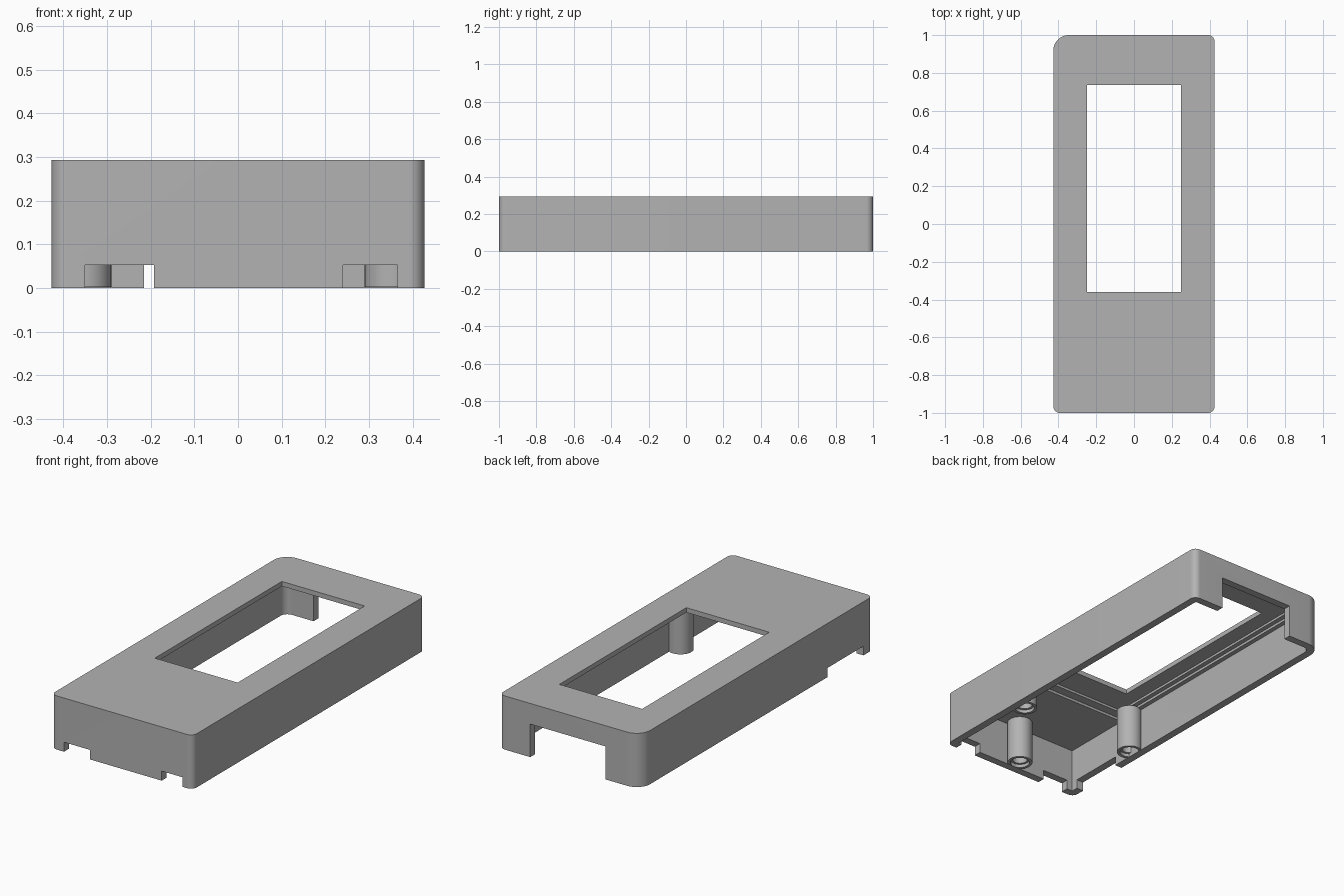
import bpy, bmesh, math

if "Cube" in bpy.data.objects:
    bpy.data.objects.remove(bpy.data.objects["Cube"])

W, L, H = 0.427, 1.0, 0.293      # half width, half length, height
WALL, CEILING = 0.042, 0.24

grey = bpy.data.materials.new("plain_grey")
grey.use_nodes = True
grey.diffuse_color = (0.45, 0.45, 0.45, 1)
grey.node_tree.nodes["Principled BSDF"].inputs["Base Color"].default_value = (0.45, 0.45, 0.45, 1)


def make_object(name, bm):
    bmesh.ops.recalc_face_normals(bm, faces=bm.faces)
    mesh = bpy.data.meshes.new(name)
    bm.to_mesh(mesh)
    bm.free()
    mesh.materials.append(grey)
    obj = bpy.data.objects.new(name, mesh)
    bpy.context.collection.objects.link(obj)
    return obj


def outline(x0, x1, y0, y1, radii):
    """Rectangle outline; radii run back left, back right, front right, front left."""
    points = []
    corners = [(x1, y1), (x0, y1), (x0, y0), (x1, y0)]
    for i, ((x, y), r) in enumerate(zip(corners, radii)):
        if r == 0:
            points.append((x, y))
            continue
        cx = x - r if x == x1 else x + r
        cy = y - r if y == y1 else y + r
        for k in range(13):
            a = (i + k / 12) * math.pi / 2
            points.append((cx + r * math.cos(a), cy + r * math.sin(a)))
    return points


def prism(name, x0, x1, y0, y1, z0, z1, radii=(0, 0, 0, 0)):
    bm = bmesh.new()
    base = bm.faces.new([bm.verts.new((x, y, z0)) for x, y in outline(x0, x1, y0, y1, radii)])
    top = bmesh.ops.extrude_face_region(bm, geom=[base])["geom"]
    verts = [v for v in top if isinstance(v, bmesh.types.BMVert)]
    bmesh.ops.translate(bm, verts=verts, vec=(0, 0, z1 - z0))
    return make_object(name, bm)


def select_only(obj):
    bpy.ops.object.select_all(action='DESELECT')
    obj.select_set(True)
    bpy.context.view_layer.objects.active = obj


def cut(target, cutter):
    cutter.hide_render = True
    mod = target.modifiers.new("cut", 'BOOLEAN')
    mod.operation, mod.solver, mod.object = 'DIFFERENCE', 'EXACT', cutter
    select_only(target)
    bpy.ops.object.modifier_apply(modifier=mod.name)
    bpy.data.objects.remove(cutter)


def smooth(obj):
    select_only(obj)
    bpy.ops.object.shade_smooth_by_angle(angle=math.radians(30))


# Case shell, one back corner rounder than the others
case = prism("case_shell", -W, W, -L, L, 0, H, (0.035, 0.082, 0.035, 0.035))
cut(case, prism("hollow", WALL - W, W - WALL, WALL - L, L - WALL, -0.1, CEILING, (0, 0.04, 0, 0)))

# Stepped recess in the ceiling, and the window through it
cut(case, prism("outer_recess", -0.36, 0.36, -0.56, 0.93, 0.1, 0.254))
cut(case, prism("inner_recess", -0.335, 0.335, -0.51, 0.9, 0.1, 0.267))
cut(case, prism("window", -0.25, 0.25, -0.36, 0.735, 0.1, 0.4))

# Openings in the walls: back port, two front notches, one side notch
cut(case, prism("back_port", -0.215, 0.24, 0.94, 1.1, -0.1, 0.18))
cut(case, prism("front_notch_right", -0.35, -0.192, -1.1, -0.94, -0.1, 0.052))
cut(case, prism("front_notch_left", 0.24, 0.365, -1.1, -0.94, -0.1, 0.052))
cut(case, prism("side_notch", -0.5, -0.37, -0.92, -0.61, -0.1, 0.05))
smooth(case)


def post(name, x, y):
    """Hollow screw post with a counterbored lower end."""
    profile = [(0.065, 0.245), (0.065, 0.002), (0.05, 0.002), (0.05, 0.02),
               (0.038, 0.02), (0.038, 0.18), (0, 0.18)]
    bm = bmesh.new()
    verts = [bm.verts.new((r, 0, z)) for r, z in profile]
    edges = [bm.edges.new(pair) for pair in zip(verts, verts[1:])]
    bmesh.ops.spin(bm, geom=verts + edges, cent=(0, 0, 0), axis=(0, 0, 1),
                   angle=math.tau, steps=40)
    bmesh.ops.remove_doubles(bm, verts=bm.verts, dist=0.0005)
    bmesh.ops.holes_fill(bm, edges=[e for e in bm.edges if e.is_boundary])
    obj = make_object(name, bm)
    obj.location = (x, y, 0)
    smooth(obj)


# Screw posts
post("screw_post_right", -0.355, -0.46)
post("screw_post_left", 0.355, -0.46)
post("screw_post_front", 0.01, -0.91)
